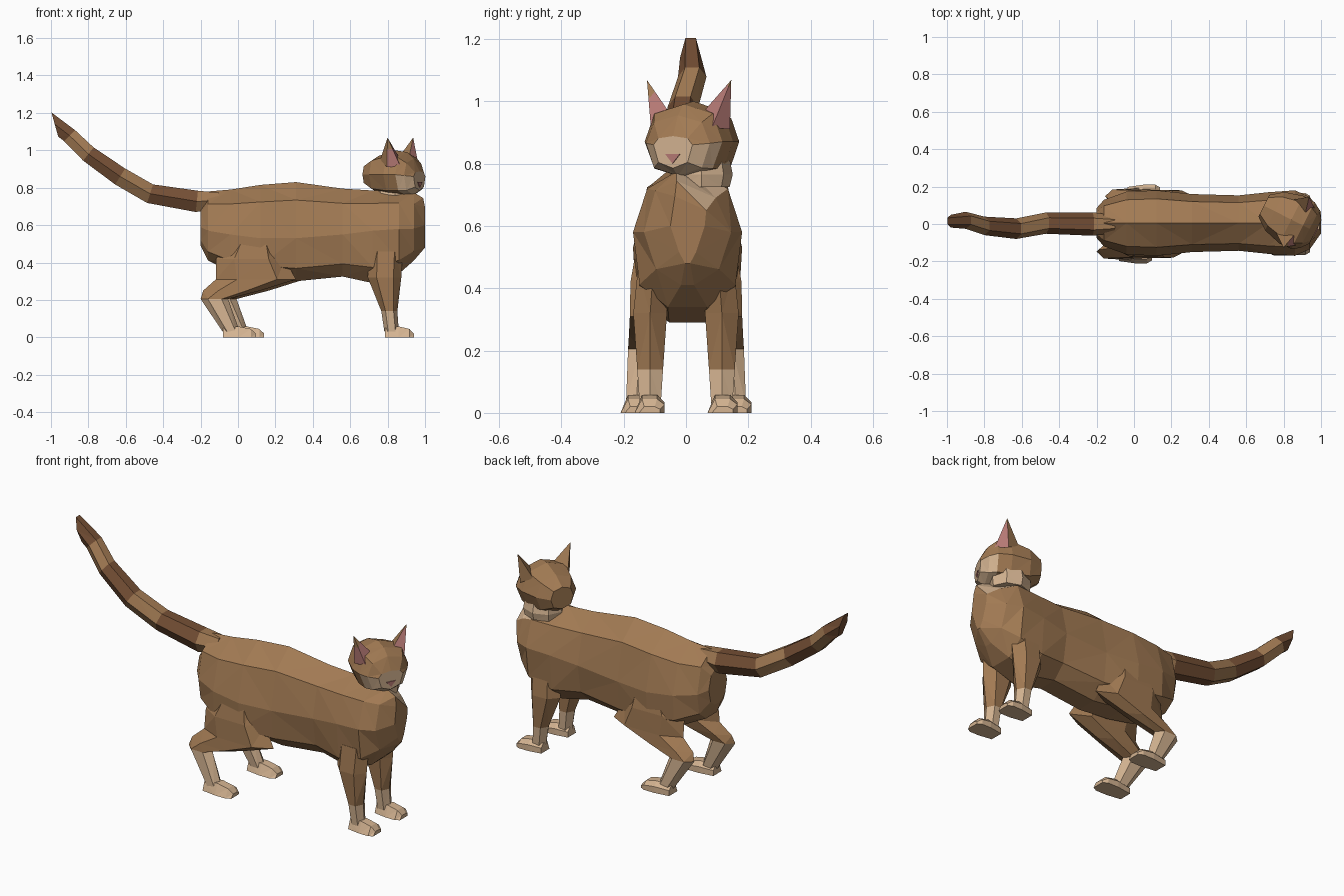
import bpy, bmesh, math
from mathutils import Vector

if "Cube" in bpy.data.objects:
    bpy.data.objects.remove(bpy.data.objects["Cube"])


def material(name, rgb):
    m = bpy.data.materials.new(name)
    m.diffuse_color = (*rgb, 1)
    m.use_nodes = True
    m.node_tree.nodes["Principled BSDF"].inputs["Base Color"].default_value = m.diffuse_color
    return m


MATS = [material("brown_fur", (0.36, 0.195, 0.087)),
        material("cream_fur", (0.66, 0.455, 0.285)),
        material("dark_brown_fur", (0.175, 0.078, 0.035)),
        material("pink_skin", (0.46, 0.19, 0.175))]
BROWN, CREAM, DARK, PINK = range(4)


def finish(name, bm):
    """Facet the mesh and link it as an object."""
    bmesh.ops.recalc_face_normals(bm, faces=bm.faces)
    bmesh.ops.triangulate(bm, faces=bm.faces)
    me = bpy.data.meshes.new(name)
    bm.to_mesh(me)
    bm.free()
    for m in MATS:
        me.materials.append(m)
    ob = bpy.data.objects.new(name, me)
    bpy.context.collection.objects.link(ob)
    return ob


def loft(name, rings, rule=lambda seg, c: BROWN):
    """Skin a list of point rings; rule(segment, centre) picks the colour."""
    bm = bmesh.new()
    vs = [[bm.verts.new(p) for p in r] for r in rings]
    n = len(vs[0])
    made = [(0, bm.faces.new(vs[0])), (len(vs) - 2, bm.faces.new(vs[-1]))]
    for s in range(len(vs) - 1):
        for i in range(n):
            j = (i + 1) % n
            made.append((s, bm.faces.new((vs[s][i], vs[s][j], vs[s + 1][j], vs[s + 1][i]))))
    for s, f in made:
        f.material_index = rule(s, f.calc_center_median())
    return finish(name, bm)


def ring(c, u, v, a, up, down, n=8, full=1.0):
    """Oval ring around c, with separate upper and lower heights."""
    pts = []
    for i in range(n):
        t = 2 * math.pi * i / n
        k = full if i % 2 else 1.0
        h = up if math.sin(t) > 0 else down
        pts.append(Vector(c) + Vector(u) * a * k * math.cos(t) + Vector(v) * h * k * math.sin(t))
    return pts


X, Y, Z = Vector((1, 0, 0)), Vector((0, 1, 0)), Vector((0, 0, 1))

# Body: x, bottom, widest height, top, half width, fullness low on the sides
body = [(-.20, .49, .59, .70, .08, .8), (-.16, .41, .57, .78, .125, .85),
        (-.04, .35, .55, .79, .168, .95), (.12, .32, .53, .815, .175, .95),
        (.31, .30, .53, .83, .155, .88), (.56, .325, .55, .795, .148, .82),
        (.72, .29, .57, .785, .165, .9), (.86, .34, .58, .785, .175, .88),
        (.94, .41, .58, .775, .14, .72), (1.0, .48, .60, .74, .055, .5)]


def body_ring(x, b, m, t, w, low):
    half = [(.36 if x < .9 else .15, b), (low, b + .3 * (m - b)), (1, m), (.74, m + .68 * (t - m))]
    right = [Vector((x, .005 + k * w, z)) for k, z in half]
    left = [Vector((x, .005 - k * w, z)) for k, z in reversed(half)]
    return right + [Vector((x, .005, t))] + left


rings = [body_ring(*row) for row in body]
# Hollow on one side of the upper chest that shows the cream bib
rings[-2][3], rings[-2][4] = Vector((.94, .095, .69)), Vector((.94, -.03, .775))
rings[-1][3], rings[-1][4] = Vector((1.0, .065, .65)), Vector((.99, -.03, .745))
loft("body", rings, lambda s, c: CREAM if c.x > .88 and c.y > .012 and c.z > .7 else BROWN)

# Tail: centre and radius, with dark bands and a slanted blunt tip
tail = [(-.10, 0, .73, .05), (-.22, 0, .727, .066), (-.47, .005, .768, .06),
        (-.63, -.025, .86, .058), (-.80, -.01, .98, .052), (-.90, .02, 1.078, .048)]
rings = []
for i, (x, y, z, r) in enumerate(tail):
    a, b = tail[max(i - 1, 0)], tail[min(i + 1, len(tail) - 1)]
    d = Vector((b[0] - a[0], 0, b[2] - a[2])).normalized()
    rings.append(ring((x, y, z), Y, d.cross(Y), r * .95, r, r, 6))
rings.append(ring((-.98, .015, 1.14), Y, (.27, 0, -.96), .034, .08, .075, 6))
loft("tail", rings, lambda s, c: DARK if s % 2 else BROWN)

# Head: turned a little to one side, own forward and sideways axes
F, L = Vector((.89, -.45, 0)), Vector((.45, .89, 0))
HEAD = Vector((.868, .01, 0))


def hp(t, l, z):
    return HEAD + F * t + L * l + Z * z


head = [(-.195, .81, .87, .93, .065), (-.13, .77, .87, .97, .115), (-.03, .755, .87, 1.0, .143),
        (.04, .755, .87, .99, .14), (.08, .76, .865, .955, .115), (.115, .785, .86, .888, .07)]


def head_colour(s, c):
    return CREAM if s >= 3 and c.z < .878 else BROWN


loft("head", [ring(hp(t, 0, m), L, Z, w, tp - m, m - b, 8, 1.06)
              for t, b, m, tp, w in head], head_colour)

# Throat under the head
loft("throat", [ring((.84, .05, z), X, Y, a, b, b, 8)
                for z, a, b in [(.725, .105, .09), (.765, .11, .10), (.815, .105, .09)]],
     lambda s, c: CREAM)

# Nose: thin wedge on the muzzle
bm = bmesh.new()
tri = [(-.026, .83), (.026, .83), (0, .80)]
front = [bm.verts.new(hp(.119, l, z)) for l, z in tri]
back = [bm.verts.new(hp(.112, l, z)) for l, z in tri]
bm.faces.new(front)
bm.faces.new(back)
for i in range(3):
    j = (i + 1) % 3
    bm.faces.new((front[i], front[j], back[j], back[i]))
for f in bm.faces:
    f.material_index = PINK
finish("nose", bm)

# Ears: pink inside toward the front, brown back and tip
for side, label, cut in ((1, "left", .85), (-1, "right", .6)):
    bm = bmesh.new()
    base = [hp(t, side * l, z) for t, l, z in
            [(.02, .07, .975), (.055, .11, .915), (-.01, .142, .91), (-.07, .10, .95)]]
    top = hp(0, side * .152, 1.068)
    lo = [bm.verts.new(p) for p in base]
    mid = [bm.verts.new(p.lerp(top, cut)) for p in base]
    tip = bm.verts.new(top)
    bm.faces.new(lo).material_index = BROWN
    for i in range(4):
        j = (i + 1) % 4
        bm.faces.new((lo[i], lo[j], mid[j], mid[i])).material_index = PINK if i < 2 else BROWN
        bm.faces.new((mid[i], mid[j], tip)).material_index = BROWN
    finish(label + "_ear", bm)


# Legs and paws
def leg(name, rows, side, dx, cream_below):
    loft(name, [ring((x + dx, side * y, z), X, Y, a, b, b, 6, 1.04) for x, y, z, a, b in rows],
         lambda s, c: CREAM if c.z < cream_below else BROWN)


def paw(name, x0, y0, length):
    rows = [(0, .05, .036), (.48, .058, .048), (.85, .045, .048), (1, .02, .034)]
    loft(name, [[Vector((x0 + k * length, y0 + w * s, h * e)) for s, e in
                 [(-1, 0), (1, 0), (1, .6), (.5, 1), (-.5, 1)]] for k, h, w in rows],
         lambda s, c: CREAM)


front_rows = [(.79, .105, .46, .09, .055), (.785, .115, .32, .088, .06),
              (.81, .115, .14, .042, .046), (.822, .115, .03, .038, .038)]
hind_rows = [(.09, .10, .56, .10, .06), (.07, .115, .42, .18, .07), (.10, .128, .31, .21, .058),
             (-.03, .138, .25, .15, .05), (-.125, .148, .205, .072, .042),
             (-.035, .16, .03, .045, .036)]
for side, label in ((1, "left"), (-1, "right")):
    dx = .045 if side > 0 else 0
    leg(label + "_front_leg", front_rows, side, 0, .13)
    paw(label + "_front_paw", .785, side * .117, .155)
    leg(label + "_hind_leg", hind_rows, side, dx, .20)
    paw(label + "_hind_paw", -.08 + dx, side * .162, .175)
